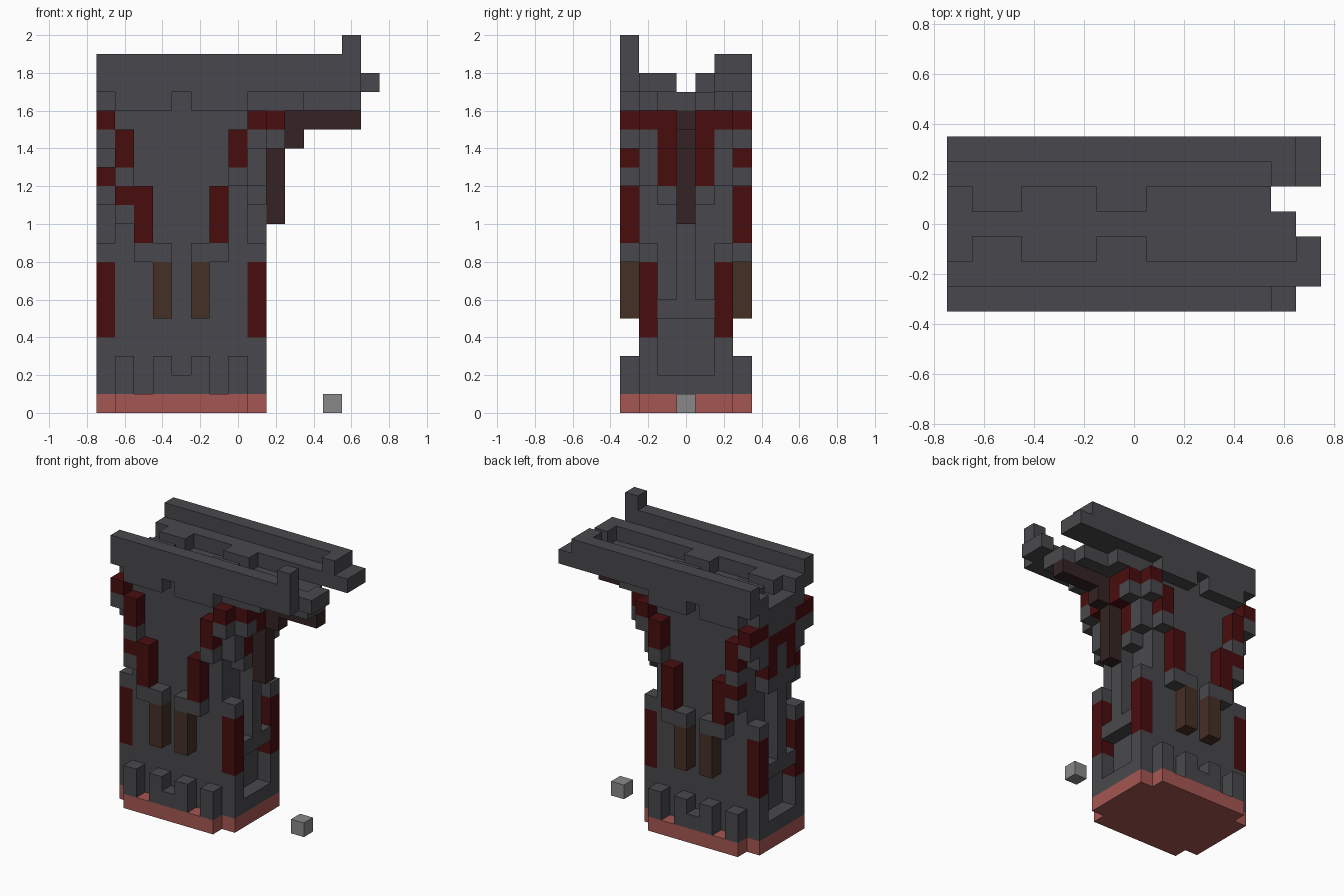
import bpy, bmesh
from mathutils import Vector

cube = bpy.data.objects.get("Cube")
if cube:
    bpy.data.objects.remove(cube, do_unlink=True)

UNIT = 0.1
ORIGIN = Vector((-0.75, -0.35, 0.0))


def material(name, r, g, b):
    m = bpy.data.materials.new(name)
    m.use_nodes = True
    m.diffuse_color = (r, g, b, 1)
    m.node_tree.nodes["Principled BSDF"].inputs["Base Color"].default_value = (r, g, b, 1)
    return m


stone = material("dark stone", .066, .064, .072)
clay = material("pink clay", .375, .094, .085)
red = material("deep red", .066, .0043, .0047)
brown = material("brown wood", .06, .029, .019)
dark = material("dark wood", .036, .017, .017)
pale = material("pale stone", .25, .25, .25)

cells = {}   # block position -> part name
parts = {}   # part name -> material


def part(name, mat, *boxes, mirror_x=False, mirror_y=False):
    """Fill inclusive block ranges (x, x, y, y, z, z); later parts replace earlier ones."""
    parts[name] = mat
    for x0, x1, y0, y1, z0, z1 in boxes:
        for x in range(x0, x1 + 1):
            for y in range(y0, y1 + 1):
                for z in range(z0, z1 + 1):
                    for px in {x, 8 - x} if mirror_x else {x}:
                        for py in {y, 6 - y} if mirror_y else {y}:
                            cells[px, py, z] = name


both = dict(mirror_x=True, mirror_y=True)

# Base and main tower
part("base", clay, (0, 8, 1, 5, 0, 0), (1, 7, 0, 6, 0, 0))
part("tower", stone, (1, 7, 1, 5, 1, 15))
part("base_teeth", stone, (1, 1, 0, 0, 1, 2), (3, 3, 0, 0, 1, 2), (4, 4, 0, 0, 1, 1), **both)

# Side piers, sills and corner posts
part("side_frame", stone, (8, 8, 1, 5, 1, 1), (8, 8, 2, 4, 5, 5), (8, 8, 3, 3, 6, 15), mirror_x=True)
part("corner_posts", stone, (8, 8, 1, 1, 1, 8), **both)
part("corner_post_bands", red, (8, 8, 1, 1, 4, 7), **both)

# Curved ribs on the front and back
part("rib_feet", brown, (3, 3, 0, 0, 5, 7), **both)
part("rib_joints", stone, (2, 3, 0, 0, 8, 8), (1, 1, 0, 0, 12, 12), (0, 0, 0, 0, 14, 14), **both)
part("rib_bands", red, (2, 2, 0, 0, 9, 11), (1, 1, 0, 0, 13, 14), (0, 0, 0, 0, 15, 15), **both)
part("right_rib_hook", red, (1, 1, 0, 0, 11, 11), mirror_y=True)
part("right_rib_hook_foot", stone, (1, 1, 0, 0, 10, 10), mirror_y=True)

# Corbels under the deck on the two ends
part("right_corbels", stone, (0, 0, 1, 1, 13, 14), (0, 0, 2, 2, 11, 11), (0, 0, 2, 3, 15, 15), mirror_y=True)
part("right_corbel_bands", red, (0, 0, 2, 2, 12, 14), (0, 0, 3, 3, 14, 14), (0, 0, 1, 1, 15, 15), mirror_y=True)
part("left_corbels", stone, (8, 8, 1, 1, 12, 14), (9, 9, 1, 1, 14, 14), (8, 8, 2, 2, 11, 11), mirror_y=True)
part("left_corbel_bands", red, (8, 9, 1, 1, 15, 15), (8, 8, 2, 2, 12, 15), (9, 9, 2, 2, 14, 15), mirror_y=True)

# Wooden bracket carrying the overhang
part("bracket", dark, (9, 9, 3, 3, 10, 15), (10, 10, 3, 3, 14, 15), (11, 13, 3, 3, 15, 15))

# Deck with its edge courses
part("deck", stone, (0, 10, 1, 5, 16, 16), (11, 13, 2, 3, 16, 16), (11, 12, 4, 4, 16, 16))
part("deck_edge", stone, (1, 3, 0, 0, 16, 16), **both)

# Kerbs, rails and broken ends
part("front_kerb", stone, (0, 14, 1, 1, 17, 17), (14, 14, 2, 2, 17, 17))
part("back_kerb", stone, (0, 13, 5, 5, 17, 17), (13, 13, 5, 5, 18, 18), (14, 14, 5, 6, 17, 17))
part("kerb_bumps", stone, (1, 2, 2, 2, 17, 17), (6, 7, 2, 2, 17, 17), mirror_y=True)
part("rails", stone, (0, 13, 0, 0, 17, 18), mirror_y=True)
part("rail_post", stone, (13, 13, 0, 0, 19, 19))

# Loose block on the ground
part("loose_block", pale, (12, 12, 3, 3, 0, 0))

# Build each part from its exposed block faces
for name, mat in parts.items():
    bm = bmesh.new()
    for cell, owner in cells.items():
        if owner != name:
            continue
        for axis in range(3):
            for side in (0, 1):
                near = list(cell)
                near[axis] += 2 * side - 1
                if tuple(near) in cells:
                    continue
                u, v = (axis + 1) % 3, (axis + 2) % 3
                loop = []
                for du, dv in ((0, 0), (1, 0), (1, 1), (0, 1)):
                    p = Vector(cell)
                    p[axis] += side
                    p[u] += du
                    p[v] += dv
                    loop.append(bm.verts.new(ORIGIN + p * UNIT))
                bm.faces.new(loop if side else loop[::-1])
    bmesh.ops.remove_doubles(bm, verts=bm.verts, dist=UNIT / 100)
    bmesh.ops.dissolve_limit(bm, angle_limit=0.01, verts=bm.verts, edges=bm.edges)
    mesh = bpy.data.meshes.new(name)
    bm.to_mesh(mesh)
    bm.free()
    mesh.materials.append(mat)
    bpy.context.collection.objects.link(bpy.data.objects.new(name, mesh))
